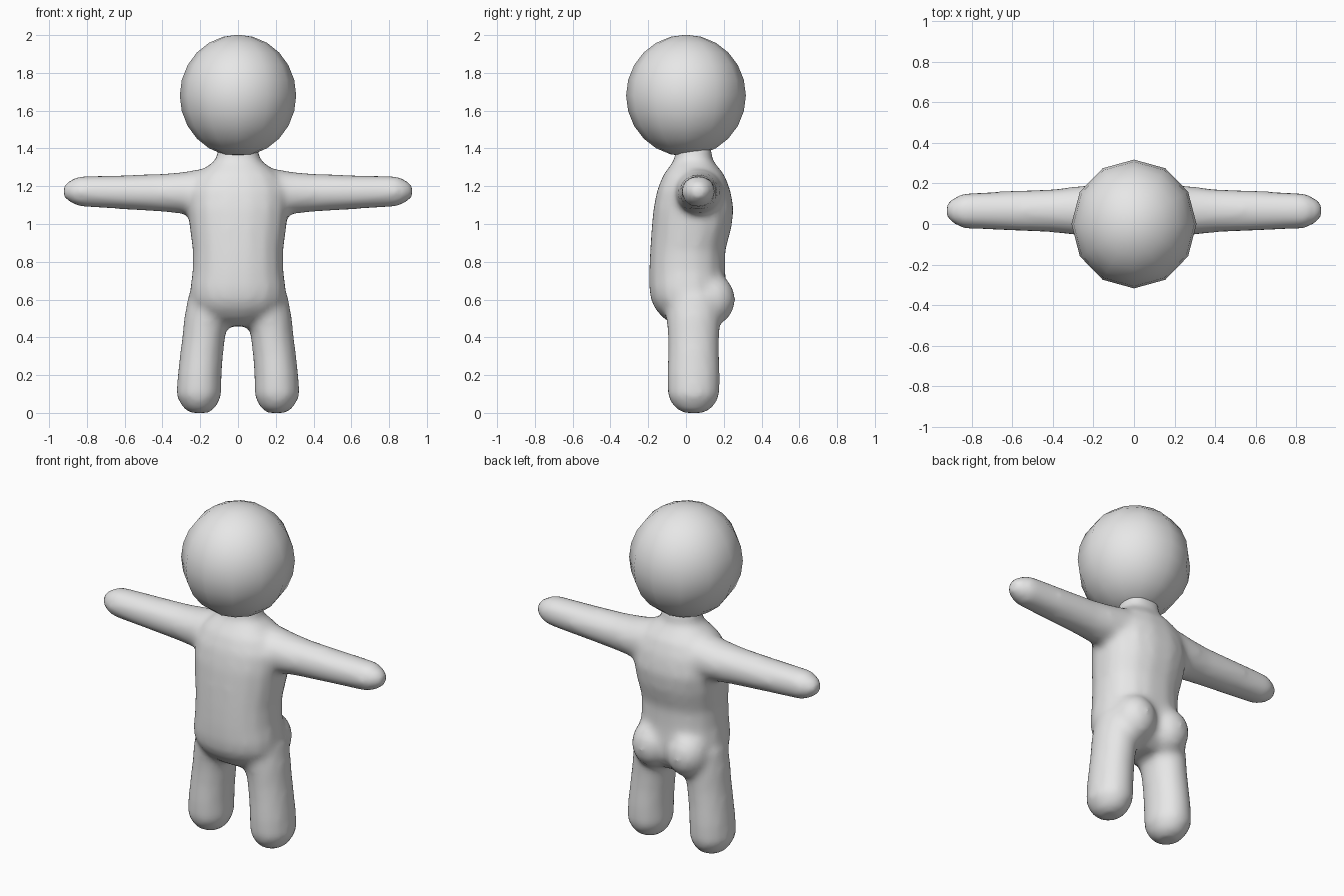
import bpy, bmesh, math
from mathutils import Vector

if "Cube" in bpy.data.objects:
    bpy.data.objects.remove(bpy.data.objects["Cube"])

grey = bpy.data.materials.new("soft_grey")
grey.diffuse_color = (0.8, 0.8, 0.8, 1)
grey.use_nodes = True
grey.node_tree.nodes["Principled BSDF"].inputs["Base Color"].default_value = grey.diffuse_color


def loft(bm, rings, axis, sides=16, power=1.0):
    """Closed skin through oval rings of (centre, half_a, half_b) across an axis."""
    loops = []
    for centre, a, b in rings:
        loop = []
        for i in range(sides):
            t = 2 * math.pi * (i + 0.5) / sides
            u, v = math.cos(t), math.sin(t)
            u = a * math.copysign(abs(u) ** power, u)
            v = b * math.copysign(abs(v) ** power, v)
            off = Vector((u, v, 0)) if axis == 'Z' else Vector((0, u, v))
            loop.append(bm.verts.new(Vector(centre) + off))
        loops.append(loop)
    faces = [bm.faces.new(loops[0][::-1]), bm.faces.new(loops[-1])]
    for l0, l1 in zip(loops, loops[1:]):
        for i in range(sides):
            j = (i + 1) % sides
            faces.append(bm.faces.new((l0[i], l0[j], l1[j], l1[i])))
    bmesh.ops.recalc_face_normals(bm, faces=faces)


def finish(name, bm):
    mesh = bpy.data.meshes.new(name)
    bm.to_mesh(mesh)
    bm.free()
    obj = bpy.data.objects.new(name, mesh)
    bpy.context.collection.objects.link(obj)
    mesh.materials.append(grey)
    mesh.shade_smooth()
    return obj


body = bmesh.new()

# Torso and neck: height, half width, front y, back y
torso = [
    (0.46, 0.10, -0.05, 0.13), (0.50, 0.19, -0.12, 0.18),
    (0.55, 0.235, -0.165, 0.205), (0.60, 0.255, -0.188, 0.215),
    (0.66, 0.255, -0.197, 0.215), (0.75, 0.243, -0.197, 0.21),
    (0.86, 0.242, -0.192, 0.21), (0.98, 0.258, -0.184, 0.243),
    (1.08, 0.27, -0.175, 0.255), (1.18, 0.265, -0.155, 0.237),
    (1.26, 0.22, -0.122, 0.205), (1.31, 0.16, -0.085, 0.165),
    (1.34, 0.115, -0.062, 0.14), (1.42, 0.107, -0.058, 0.137),
]
loft(body, [((0, (f + b) / 2, z), w, (b - f) / 2) for z, w, f, b in torso],
     'Z', power=0.87)

# Legs: height, centre x, half width, half depth
leg = [
    (0.0, 0.205, 0.055, 0.06), (0.03, 0.205, 0.09, 0.105),
    (0.09, 0.207, 0.121, 0.14), (0.20, 0.203, 0.118, 0.142),
    (0.30, 0.194, 0.116, 0.138), (0.40, 0.182, 0.115, 0.138),
    (0.50, 0.165, 0.122, 0.145), (0.62, 0.145, 0.120, 0.15),
]
# Arms: x, centre z, half depth, half height
arm = [
    (0.05, 1.17, 0.14, 0.12), (0.20, 1.168, 0.13, 0.125),
    (0.28, 1.165, 0.122, 0.113), (0.40, 1.165, 0.108, 0.102),
    (0.60, 1.168, 0.100, 0.092), (0.84, 1.173, 0.088, 0.082),
    (0.895, 1.173, 0.062, 0.058), (0.925, 1.173, 0.032, 0.03),
]
for s in (-1, 1):
    loft(body, [((s * x, 0.04, z), w, d) for z, x, w, d in leg], 'Z')
    loft(body, [((s * x, 0.065, z), d, h) for x, z, d, h in arm], 'X')
    # Buttocks
    ball = bmesh.ops.create_uvsphere(body, u_segments=20, v_segments=12, radius=1)
    for v in ball["verts"]:
        v.co = Vector((s * 0.115 + v.co.x * 0.125,
                       0.13 + v.co.y * 0.132, 0.60 + v.co.z * 0.14))

body_obj = finish("body", body)

# Fuse the limbs and torso into one soft skin
fuse = body_obj.modifiers.new("fuse", 'REMESH')
fuse.mode = 'VOXEL'
fuse.voxel_size = 0.02
fuse.use_smooth_shade = True
soft = body_obj.modifiers.new("soften", 'SMOOTH')
soft.factor = 0.5
soft.iterations = 10

# Head: a twelve-sided ball
head = bmesh.new()
bmesh.ops.create_uvsphere(head, u_segments=12, v_segments=12, radius=1)
for v in head.verts:
    v.co = Vector((v.co.x * 0.308, v.co.y * 0.317, 1.68 + v.co.z * 0.322))
finish("head", head)
